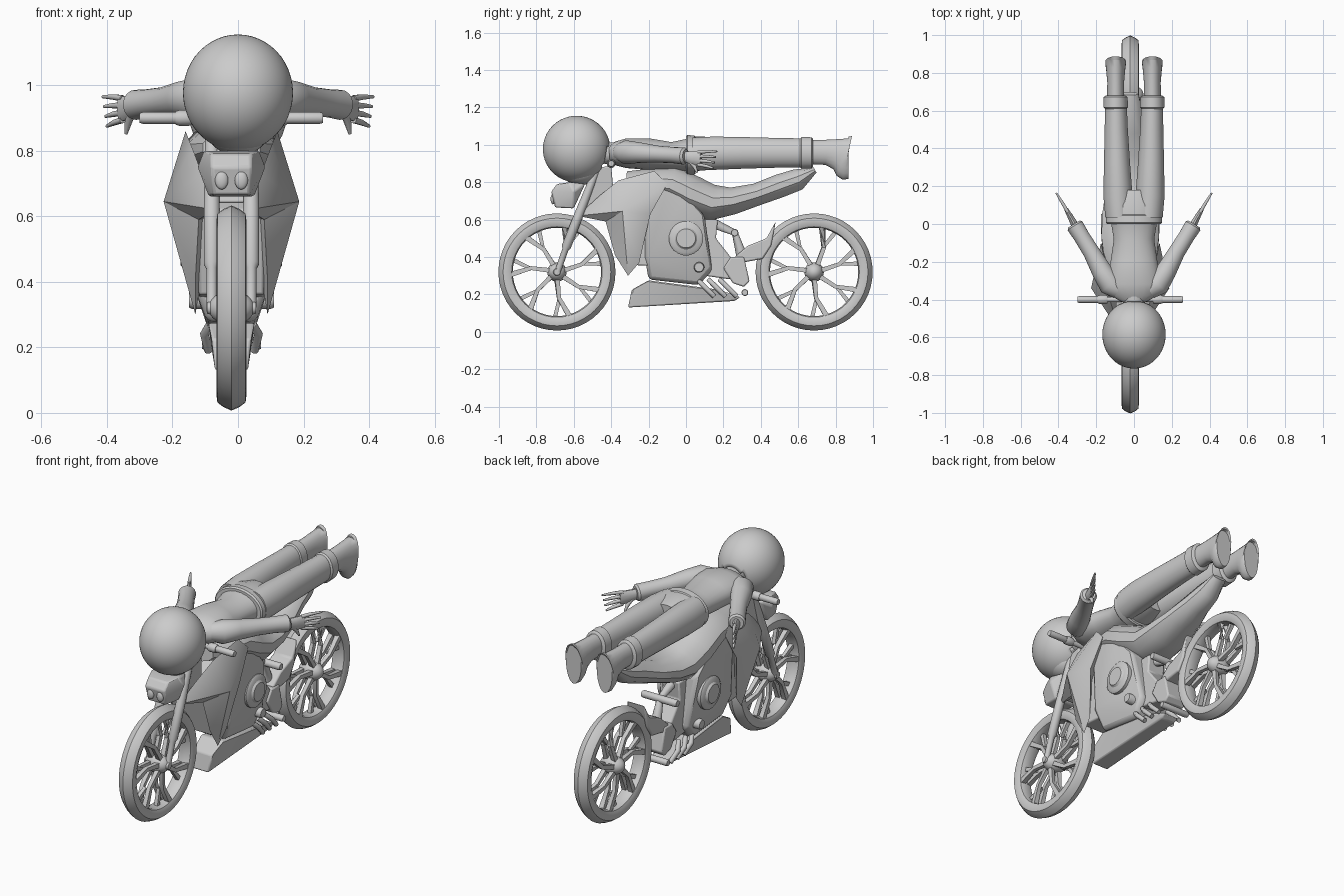
import bpy, bmesh
from math import cos, sin, pi, radians
from mathutils import Vector, Matrix

cube = bpy.data.objects.get("Cube")
if cube:
    bpy.data.objects.remove(cube, do_unlink=True)

GREY = (0.6, 0.6, 0.6, 1)
grey = bpy.data.materials.new("plain grey")
grey.use_nodes = True
grey.diffuse_color = GREY
grey.node_tree.nodes["Principled BSDF"].inputs["Base Color"].default_value = GREY
BIKE = -0.02  # the bike's centre plane


def finish(name, bm, angle=40, shift=0.0):
    bmesh.ops.recalc_face_normals(bm, faces=bm.faces)
    bmesh.ops.translate(bm, verts=bm.verts, vec=(shift, 0, 0))
    mesh = bpy.data.meshes.new(name)
    bm.to_mesh(mesh)
    bm.free()
    mesh.materials.append(grey)
    ob = bpy.data.objects.new(name, mesh)
    bpy.context.collection.objects.link(ob)
    bpy.ops.object.select_all(action='DESELECT')
    ob.select_set(True)
    bpy.context.view_layer.objects.active = ob
    if angle:
        bpy.ops.object.shade_smooth_by_angle(angle=radians(angle))
    return ob


def add_loft(bm, stations, n=16):
    """Elliptical rings (x, y, z, side radius, up radius) joined along a path."""
    pts = [Vector(s[:3]) for s in stations]
    rings = []
    for i, s in enumerate(stations):
        t = (pts[min(i + 1, len(pts) - 1)] - pts[max(i - 1, 0)]).normalized()
        side = t.cross(Vector((0, 0, 1)))
        side = side.normalized() if side.length > 0.05 else Vector((1, 0, 0))
        up = side.cross(t)
        rings.append([bm.verts.new(pts[i] + side * s[3] * cos(2 * pi * (k + .5) / n)
                                   + up * s[-1] * sin(2 * pi * (k + .5) / n)) for k in range(n)])
    for a, b in zip(rings, rings[1:]):
        for k in range(n):
            bm.faces.new((a[k], a[(k + 1) % n], b[(k + 1) % n], b[k]))
    bm.faces.new(rings[0])
    bm.faces.new(rings[-1])


def loft(name, stations, n=16, shift=0.0, angle=40):
    bm = bmesh.new()
    add_loft(bm, stations, n)
    return finish(name, bm, angle, shift)


def flip(stations, sx):
    return [(sx * s[0],) + tuple(s[1:]) for s in stations]


def hull(name, pts, shift=BIKE, bevel=0.008):
    """Solid around points given for one side and mirrored."""
    bm = bmesh.new()
    for x, y, z in pts:
        for sx in (-1, 1):
            bm.verts.new((sx * x, y, z))
    bmesh.ops.convex_hull(bm, input=bm.verts)
    bmesh.ops.dissolve_limit(bm, angle_limit=0.02, verts=bm.verts, edges=bm.edges)
    ob = finish(name, bm, 30, shift)
    mod = ob.modifiers.new("soft edges", 'BEVEL')
    mod.width, mod.segments = bevel, 2
    return ob


def prism(name, outline, half, x=BIKE):
    """Side outline (y, z) extruded across x."""
    bm = bmesh.new()
    face = bm.faces.new([bm.verts.new((-half, y, z)) for y, z in outline])
    ext = bmesh.ops.extrude_face_region(bm, geom=[face])
    bmesh.ops.translate(bm, vec=(2 * half, 0, 0),
                        verts=[v for v in ext["geom"] if isinstance(v, bmesh.types.BMVert)])
    ob = finish(name, bm, 30, x)
    mod = ob.modifiers.new("soft edges", 'BEVEL')
    mod.width, mod.segments = 0.008, 2
    return ob


def ball(name, centre, radii, shift=0.0):
    bm = bmesh.new()
    bmesh.ops.create_uvsphere(bm, u_segments=32, v_segments=20, radius=1,
                              matrix=Matrix.Translation(centre) @ Matrix.Diagonal((*radii, 1)))
    return finish(name, bm, 60, shift)


def axle(name, y, z, x0, x1, r, shift=BIKE):
    return loft(name, [(x0, y, z, r * .85), (x0 + .01, y, z, r),
                       (x1 - .01, y, z, r), (x1, y, z, r * .85)], 20, shift)


# Wheels: crowned tyre, hub and seven forked spokes
def wheel(label, cy, cz=0.32):
    bm = bmesh.new()
    half = [(0, .313), (.025, .302), (.043, .288), (.046, .265), (.036, .242), (.02, .236)]
    profile = half + [(-x, r) for x, r in reversed(half[1:])]
    ring = [bm.verts.new((x, 0, r)) for x, r in profile]
    edges = [bm.edges.new((ring[i - 1], ring[i])) for i in range(len(ring))]
    bmesh.ops.spin(bm, geom=ring + edges, cent=(0, 0, 0), axis=(1, 0, 0),
                   angle=2 * pi, steps=48, use_merge=True)
    bmesh.ops.remove_doubles(bm, verts=bm.verts, dist=1e-4)
    bmesh.ops.translate(bm, verts=bm.verts, vec=(0, cy, cz))
    finish(label + "_tyre", bm, 35, BIKE)
    ball(label + "_hub", (0, cy, cz), (.07, .052, .052), BIKE)
    bm = bmesh.new()
    for i in range(7):
        a = 2 * pi * i / 7 + .2

        def at(r, turn, x):
            return (x, cy + r * cos(a + turn), cz + r * sin(a + turn))
        for sx in (-1, 1):
            add_loft(bm, [at(.03, 0, sx * .025) + (.018,), at(.14, .1, sx * .022) + (.015,),
                          at(.245, .3, sx * .02) + (.02,)], 4)
        add_loft(bm, [at(.15, .1, 0) + (.013,), at(.245, -.02, 0) + (.016,)], 4)
    finish(label + "_spokes", bm, 30, BIKE)


wheel("front_wheel", -.69)
wheel("rear_wheel", .685)

# Fork, steering stem and handlebar
for side, sx in (("left", 1), ("right", -1)):
    loft(side + "_fork", [(sx * .06, -.69, .31, .016), (sx * .06, -.645, .44, .017),
                          (sx * .06, -.64, .455, .025), (sx * .06, -.575, .62, .025),
                          (sx * .06, -.48, .86, .02)], 14, BIKE)
    axle(side + "_grip", -.4, .9, min(sx * .16, sx * .28), max(sx * .16, sx * .28), .018)
    axle(side + "_bar_clamp", -.4, .9, min(sx * .12, sx * .17), max(sx * .12, sx * .17), .024)
axle("front_axle", -.69, .32, -.075, .075, .02)
axle("handlebar", -.4, .9, -.17, .17, .014)
hull("steering_head", [(.075, -.5, .87), (.075, -.4, .89), (.06, -.56, .64), (.06, -.38, .66)])

# Headlight with two lenses
hull("headlight", [(.085, -.62, .8), (.105, -.6, .75), (.06, -.72, .75), (.055, -.7, .665),
                   (.07, -.6, .66), (.07, -.54, .79), (.06, -.69, .79)])
for side, sx in (("left", 1), ("right", -1)):
    hull_x = sx * .03
    ball(side + "_lens", (hull_x, -.712, .71), (.02, .012, .028), BIKE)

# Faceted side fairings: outlines fanned to an outer ridge point
outline = [(.05, -.58, .62), (.09, -.46, .73), (.12, -.36, .81), (.14, -.17, .86),
           (.155, -.1, .79), (.165, -.19, .63), (.12, -.25, .37), (.11, -.31, .3),
           (.11, -.38, .41), (.10, -.43, .59)]
for side, sx in (("left", 1), ("right", -1)):
    bm = bmesh.new()
    apex = bm.verts.new((sx * .207, -.34, .645))
    rim = [bm.verts.new((sx * x, y, z)) for x, y, z in outline]
    root = bm.verts.new((sx * .06, -.3, .6))
    for i in range(len(rim)):
        bm.faces.new((rim[i - 1], rim[i], apex))
        bm.faces.new((rim[i], rim[i - 1], root))
    finish(side + "_fairing", bm, 25, BIKE)
prism("radiator", [(-.4, .62), (-.15, .75), (-.15, .35), (-.33, .36)], .1)

# Middle body, engine and belly pan
hull("middle_body", [(.13, -.22, .68), (.12, -.22, .4), (.075, -.2, .28), (.07, .07, .25),
                     (.08, .14, .33), (.115, .08, .4), (.12, .1, .62), (.14, -.1, .84),
                     (.14, -.02, .7)], bevel=.02)
axle("engine_cover", 0, .5, -.145, .145, .092)
axle("engine_cap", 0, .5, -.155, .155, .06)
axle("crank_bar", .07, .345, -.13, .13, .028)
hull("belly_pan", [(.05, -.31, .13), (.06, -.29, .225), (.07, -.2, .275), (.065, .18, .225),
                   (.05, .29, .185), (.045, .26, .165)])
for i in range(3):
    y = .08 + .06 * i
    for sx in (-1, 1):
        loft("exhaust_pipe", [(sx * .06, y - .02, .28, .013), (sx * .082, y + .02, .24, .014),
                              (sx * .07, y + .07, .19, .013)], 10, BIKE)

# Rear bracket, footrests and wheel hugger
prism("rear_bracket", [(.2, .34), (.24, .4), (.31, .4), (.34, .27), (.31, .24), (.25, .26)], .065)
prism("engine_rear", [(.08, .6), (.17, .6), (.16, .5), (.27, .36), (.24, .28), (.1, .3)], .055)
prism("wheel_hugger", [(.26, .4), (.33, .46), (.43, .5), (.48, .59), (.455, .46), (.41, .39),
                       (.3, .37)], .058)
axle("upper_footrest", .26, .53, -.11, .11, .02)
axle("lower_footrest", .315, .21, -.09, .09, .018)
loft("footrest_link", [(0, .1, .6, .03), (0, .26, .53, .018), (0, .3, .4, .03)], 10, BIKE)

# Tank, seat and upswept tail
loft("tank_and_tail", [(0, -.32, .81, .09, .05), (0, -.2, .80, .14, .075), (0, -.08, .79, .157, .1),
                       (0, .03, .735, .155, .105), (0, .14, .69, .14, .1), (0, .25, .7, .135, .075),
                       (0, .38, .735, .11, .062), (0, .5, .78, .08, .065), (0, .6, .815, .065, .06),
                       (0, .69, .865, .045, .016)], 12, BIKE, 30)

# Rider: hollow helmet open at the back, head and neck
bm = bmesh.new()
bmesh.ops.create_uvsphere(bm, u_segments=48, v_segments=32, radius=1,
                          matrix=Matrix.Rotation(radians(-100), 4, 'X'))
bmesh.ops.delete(bm, context='FACES',
                 geom=[f for f in bm.faces if f.calc_center_median().dot((0, .97, -.25)) > .88])
bmesh.ops.transform(bm, verts=bm.verts, matrix=Matrix.Translation((0, -.585, .977))
                    @ Matrix.Diagonal((.168, .18, .178, 1)))
helmet = finish("helmet", bm, 60)
wall = helmet.modifiers.new("shell", 'SOLIDIFY')
wall.thickness = .012
ball("head", (0, -.57, .96), (.135, .12, .135))
ball("chin", (0, -.565, .875), (.10, .11, .09))
loft("neck", [(0, -.5, .955, .055), (0, -.37, .955, .06)])

# Torso, hips and belt
loft("torso", [(0, -.41, .95, .07, .045), (0, -.375, .953, .13, .065), (0, -.32, .955, .15, .08),
               (0, -.2, .95, .125, .085), (0, -.08, .94, .108, .075), (0, .02, .945, .125, .09)], 24)
loft("belt", [(0, 0, .945, .143, .1), (0, .008, .945, .15, .108), (0, .045, .945, .15, .105),
              (0, .052, .945, .143, .098)], 28)
loft("hips", [(0, .03, .95, .14, .095), (0, .1, .955, .15, .09), (0, .18, .955, .1, .07)], 24)

# Arms, hands, legs and boots on both sides
for side, sx in (("left", 1), ("right", -1)):
    loft(side + "_arm", flip([(.08, -.35, .96, .05), (.125, -.32, .96, .064), (.17, -.25, .958, .055),
                              (.225, -.15, .95, .045), (.275, -.07, .945, .043),
                              (.312, -.01, .94, .046), (.318, 0, .94, .036)], sx), 18)
    loft(side + "_palm", flip([(.305, -.02, .938, .022, .026), (.335, .035, .93, .016, .036),
                               (.36, .08, .928, .011, .04)], sx), 12)
    bm = bmesh.new()
    for k in range(4):
        z = .96 - .022 * k
        add_loft(bm, flip([(.352, .065, z, .01), (.378, .11, z + .004 - .004 * k, .009),
                           (.412 - .004 * k, .165 - .006 * k, z + .005 - .008 * k, .005)], sx), 8)
    add_loft(bm, flip([(.325, .02, .915, .013), (.335, .045, .885, .011),
                       (.342, .06, .852, .005)], sx), 8)
    finish(side + "_fingers", bm, 50)
    loft(side + "_leg", flip([(.078, .04, .95, .075, .09), (.085, .15, .955, .078, .09),
                              (.09, .32, .957, .07, .085), (.094, .5, .957, .062, .08),
                              (.096, .64, .957, .058, .078)], sx), 20)
    loft(side + "_cuff", flip([(.097, .61, .957, .058, .078), (.097, .618, .957, .066, .086),
                               (.097, .672, .957, .064, .084), (.097, .68, .957, .052, .074)], sx), 20)
    loft(side + "_boot", flip([(.097, .66, .96, .046, .066), (.097, .75, .96, .045, .068),
                               (.097, .81, .95, .05, .085), (.097, .845, .935, .054, .11),
                               (.097, .862, .93, .054, .121), (.097, .868, .93, .048, .114)], sx), 20)
